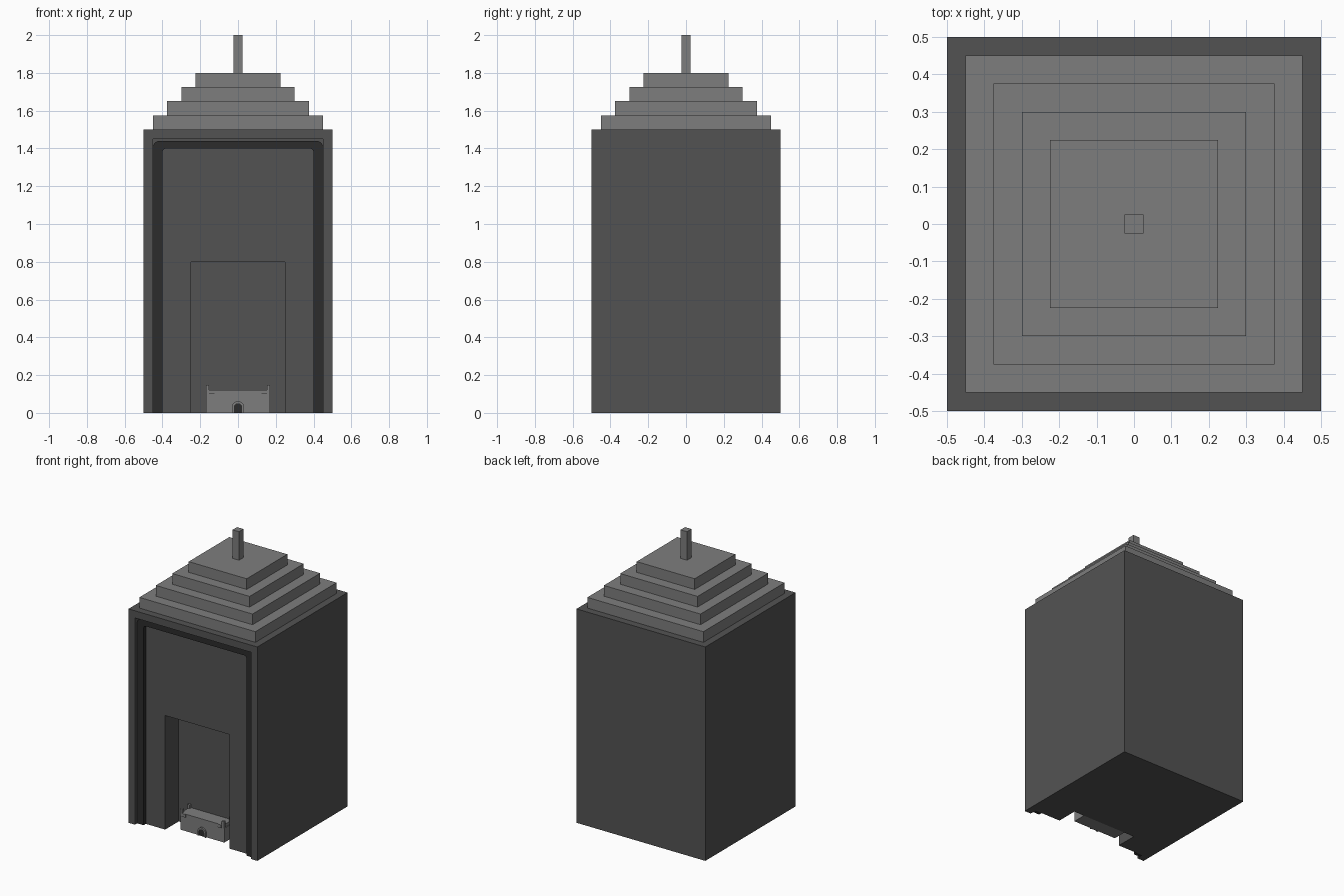
import bpy, bmesh, math

if "Cube" in bpy.data.objects:
    bpy.data.objects.remove(bpy.data.objects["Cube"], do_unlink=True)


def material(name, v):
    m = bpy.data.materials.new(name)
    m.use_nodes = True
    m.diffuse_color = (v, v, v, 1)
    m.node_tree.nodes["Principled BSDF"].inputs["Base Color"].default_value = (v, v, v, 1)
    return m


WALL = material("dark grey wall", 0.086)
ROOF = material("light grey stone", 0.208)
TRIM = material("charcoal trim", 0.025)


def finish(name, bm, mat):
    bmesh.ops.recalc_face_normals(bm, faces=bm.faces)
    me = bpy.data.meshes.new(name)
    bm.to_mesh(me)
    bm.free()
    me.materials.append(mat)
    ob = bpy.data.objects.new(name, me)
    bpy.context.collection.objects.link(ob)
    return ob


def box(name, lo, hi, mat):
    bm = bmesh.new()
    bmesh.ops.create_cube(bm, size=1)
    for v in bm.verts:
        v.co = [l + (c + 0.5) * (h - l) for c, l, h in zip(v.co, lo, hi)]
    return finish(name, bm, mat)


def arch(half, top, radius, steps=6):
    """Outline of an upright opening with rounded top corners, left to right."""
    pts = [(-half, 0)]
    for cx, start in ((-half + radius, math.pi), (half - radius, math.pi / 2)):
        for i in range(steps + 1):
            a = start - i * math.pi / 2 / steps
            p = (cx + radius * math.cos(a), top - radius + radius * math.sin(a))
            if math.dist(p, pts[-1]) > 1e-5:
                pts.append(p)
    return pts + [(half, 0)]


def prism(name, outline, y0, y1, mat):
    bm = bmesh.new()
    face = bm.faces.new([bm.verts.new((x, y0, z)) for x, z in outline])
    ext = bmesh.ops.extrude_face_region(bm, geom=[face])["geom"]
    for v in ext:
        if isinstance(v, bmesh.types.BMVert):
            v.co.y = y1
    return finish(name, bm, mat)


def cut(ob, cutter):
    mod = ob.modifiers.new("cut", 'BOOLEAN')
    mod.operation, mod.solver, mod.object = 'DIFFERENCE', 'EXACT', cutter
    cutter.hide_render = True
    dg = bpy.context.evaluated_depsgraph_get()
    me = bpy.data.meshes.new_from_object(ob.evaluated_get(dg))
    ob.modifiers.clear()
    ob.data = me
    bpy.data.objects.remove(cutter, do_unlink=True)


# Tower block with a shallow front recess and a deeper doorway
tower = box("tower_block", (-0.5, -0.5, 0), (0.5, 0.5, 1.5), WALL)
cut(tower, box("recess_cutter", (-0.45, -0.6, -0.1), (0.45, -0.45, 1.45), WALL))
cut(tower, box("doorway_cutter", (-0.25, -0.6, -0.1), (0.25, -0.3, 0.8), WALL))

# Rounded trim standing inside the recess
prism("recess_trim", arch(0.45, 1.44, 0.035) + arch(0.40, 1.40, 0.02)[::-1],
      -0.475, -0.45, TRIM)

# Stepped roof and mast
for i in range(4):
    h, z = 0.45 - 0.075 * i, 1.5 + 0.075 * i
    box(f"roof_step_{i + 1}", (-h, -h, z), (h, h, z + 0.075), ROOF)
box("roof_mast", (-0.025, -0.025, 1.8), (0.025, 0.025, 2.0), ROOF)

# Small gatehouse in the doorway
box("gatehouse_body", (-0.17, -0.395, 0), (0.17, -0.3, 0.10), ROOF)
box("gatehouse_cap", (-0.165, -0.40, 0.10), (0.165, -0.3, 0.122), ROOF)
for side, s in (("left", 1), ("right", -1)):
    x0, x1 = sorted((s * 0.153, s * 0.17))
    for end, y in (("front", -0.40), ("back", -0.318)):
        box(f"gatehouse_{end}_post_{side}", (x0, y, 0.10), (x1, y + 0.018, 0.148), ROOF)
    x0, x1 = sorted((s * 0.125, s * 0.153))
    box(f"gatehouse_bracket_{side}", (x0, -0.405, 0.10), (x1, -0.39, 0.122), ROOF)

# Gatehouse door and its arched surround
prism("gate_surround", arch(0.032, 0.062, 0.0319) + arch(0.022, 0.051, 0.0219)[::-1],
      -0.405, -0.394, ROOF)
prism("gate_door", arch(0.022, 0.051, 0.0219), -0.398, -0.394, TRIM)
